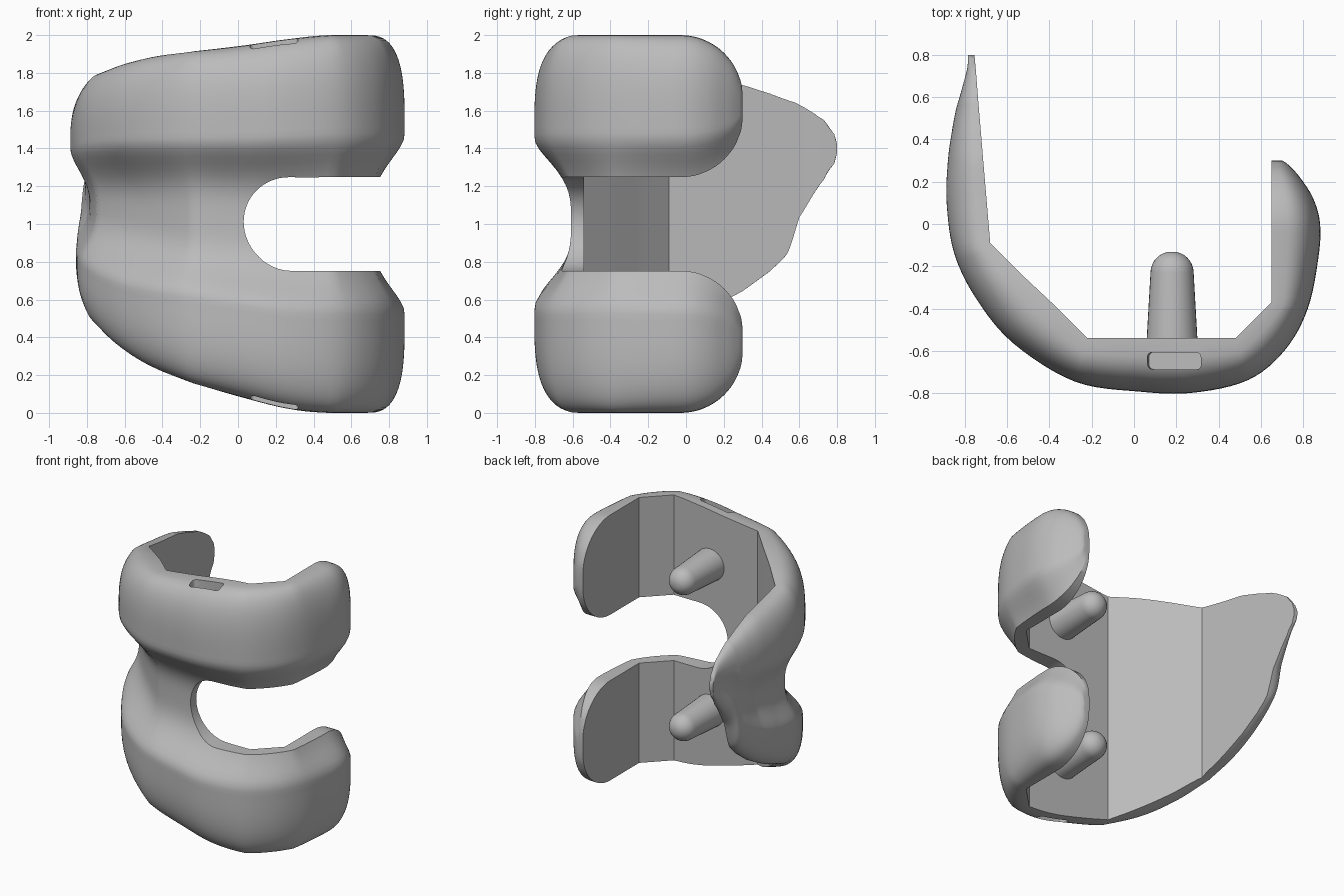
import bpy, bmesh, math

cube = bpy.data.objects.get("Cube")
if cube:
    bpy.data.objects.remove(cube, do_unlink=True)

metal = bpy.data.materials.new("brushed_grey")
metal.use_nodes = True
GREY = (0.5, 0.5, 0.5, 1)
metal.diffuse_color = GREY
metal.node_tree.nodes["Principled BSDF"].inputs["Base Color"].default_value = GREY

# Stations from flange tip to condyle tip: inner x, y, outer x, y, low z, high z
NOTCH_X, NOTCH_R, CORNER_R = .278, .248, .33
NOTCH_START = NOTCH_X - NOTCH_R
STATIONS = [
    (-.755, .8, -.785, .8, 1.375, 1.425), (-.753, .785, -.786, .785, 1.32, 1.475),
    (-.748, .73, -.79, .73, 1.235, 1.55),
    (-.738, .6, -.825, .6, 1.035, 1.63), (-.733, .54, -.842, .54, .85, 1.655),
    (-.725, .445, -.86, .445, .75, 1.69), (-.713, .3, -.88, .3, .645, 1.735),
    (-.696, .1, -.886, .1, .54, 1.765), (-.68, -.09, -.85, -.14, .46, 1.8),
    (-.53, -.24, -.745, -.355, .34, 1.85), (-.37, -.39, -.57, -.565, .235, 1.89),
    (-.22, -.54, -.28, -.745, .155, 1.915),
    (NOTCH_START, -.54, NOTCH_START, -.793, .08, 1.945),
    (NOTCH_X, -.54, NOTCH_X, -.798, .02, 1.98), (.48, -.54, .54, -.738, 0, 2),
    (.565, -.455, .715, -.595, 0, 2), (.65, -.37, .822, -.4, 0, 2),
    (.65, -.15, .872, -.16, 0, 2), (.65, 0, .88, 0, 0, 2),
    (.65, .12, .848, .12, 0, 2), (.65, .22, .785, .22, 0, 2),
    (.65, .28, .73, .28, 0, 2), (.65, .3, .7, .3, 0, 2)]
ROWS = 36


def clamp(v):
    return max(0.0, min(1.0, v))


def smooth(a, b, c, d, u):
    """Catmull-Rom interpolation."""
    return .5 * (2*b + (c - a)*u + (2*a - 5*b + 4*c - d)*u*u + (3*b - a - 3*c + d)*u**3)


def sample_path():
    """Straight facets inside, smooth curve outside."""
    out, last = [], len(STATIONS) - 1
    for i in range(last):
        a, b, c, d = (STATIONS[max(0, min(last, j))] for j in range(i - 1, i + 3))
        at_notch = b[0] == NOTCH_START
        steps = 14 if at_notch else 6
        for k in range(steps):
            u = (k / steps) ** (2 if at_notch else 1)
            inner = [b[n] + (c[n] - b[n]) * u for n in (0, 1)]
            outer = [smooth(a[n], b[n], c[n], d[n], u) for n in (2, 3)]
            low, high = (max(0, min(2, smooth(a[n], b[n], c[n], d[n], u))) for n in (4, 5))
            out.append((*inner, *outer, low, high))
    return out + [STATIONS[-1]]


def bulge(q, saddle, peak, flange):
    """Thickness fraction from the central groove (0) to the rim (1)."""
    if q > .55:
        power = 2.8 - .6 * flange
        return .12 + (peak - .12) * (1 - clamp((q - .55) / .45) ** power) ** (1 / power)
    u = clamp(q / .47) ** (1.8 - .5 * flange)
    return saddle + (peak - saddle) * u * u * (3 - 2 * u)


def half_ring(bm, station, sign):
    ix, iy, ox, oy, low, high = station
    # The flange carries a lower, shallower groove that fades out at its tip
    flange = clamp((iy + .54) / .64) if ix < 0 else 0
    fade = clamp((iy - .3) / .5) if ix < 0 else 0
    saddle = .27 + .18 * flange + .55 * fade
    peak = 1 - (.16 * flange * (1 - fade) if sign < 0 else 0)
    centre = (low + high) / 2 - .07 * flange * (1 - fade)
    rim = high - centre if sign > 0 else centre - low
    # Notch opening, then the rounded rear corners of the condyles
    notch = 0
    if ix > NOTCH_START + .0001:
        notch = math.sqrt(max(0, NOTCH_R**2 - min(0, ix - NOTCH_X)**2))
    start, q0 = notch, notch / rim
    if ix > 0:
        arc = CORNER_R * (1 - math.sqrt(1 - clamp((iy + .03) / CORNER_R) ** 2))
        start, rim = start + arc, rim - arc
    ring = []
    for k in range(ROWS + 1):
        # Rows inside the notch collapse onto its edge
        q = max(q0, 1 - (1 - k / ROWS) ** 1.6)
        f = bulge(q, saddle, peak, flange)
        z = centre + sign * (start + (rim - start) * (q - q0) / (1 - q0))
        ring.append(bm.verts.new((ix + (ox - ix) * f, iy + (oy - iy) * f, z)))
    for h in (rim, start):
        ring.append(bm.verts.new((ix, iy, centre + sign * h)))
    return ring, notch > 0


def finish(obj):
    bpy.ops.object.select_all(action='DESELECT')
    obj.select_set(True)
    bpy.context.view_layer.objects.active = obj
    bpy.ops.object.shade_smooth_by_angle(angle=math.radians(38))


def make_object(name, bm):
    bmesh.ops.recalc_face_normals(bm, faces=bm.faces)
    mesh = bpy.data.meshes.new(name)
    bm.to_mesh(mesh)
    bm.free()
    obj = bpy.data.objects.new(name, mesh)
    bpy.context.collection.objects.link(obj)
    mesh.materials.append(metal)
    return obj


# Shell: upper and lower halves welded along the groove, parted by the notch
bm = bmesh.new()
path = sample_path()
for sign in (1, -1):
    rings = [half_ring(bm, s, sign) for s in path]
    for (r1, _), (r2, is_open) in zip(rings, rings[1:]):
        count = len(r1) if is_open else len(r1) - 1
        for k in range(count):
            n = (k + 1) % len(r1)
            bm.faces.new((r1[k], r1[n], r2[n], r2[k]))
    bm.faces.new(rings[0][0])
    bm.faces.new(rings[-1][0])
bmesh.ops.remove_doubles(bm, verts=bm.verts, dist=1e-5)
shell = make_object("shell", bm)

# Grip slots in the top and bottom rims
for name, z, tilt in (("upper_slot_cutter", 1.96, -.13), ("lower_slot_cutter", .04, .13)):
    bm = bmesh.new()
    bmesh.ops.create_cube(bm, size=1)
    bmesh.ops.scale(bm, vec=(.255, .08, .11), verts=bm.verts)
    upright = [e for e in bm.edges if abs(e.verts[0].co.z - e.verts[1].co.z) > .05]
    bmesh.ops.bevel(bm, geom=upright, offset=.022, segments=4, affect='EDGES', profile=.5)
    cutter = make_object(name, bm)
    cutter.location = (.19, -.647, z)
    cutter.rotation_euler.y = tilt
    cutter.hide_render = True
    mod = shell.modifiers.new(name, 'BOOLEAN')
    mod.operation, mod.solver, mod.object = 'DIFFERENCE', 'EXACT', cutter
    bpy.context.view_layer.objects.active = shell
    bpy.ops.object.modifier_apply(modifier=name)
    bpy.data.objects.remove(cutter, do_unlink=True)
finish(shell)

# Fixation pegs: tapered shafts with domed ends
SIDES = 32
profile = [(.12, 0)] + [(.102 * math.cos(a), .315 + .1 * math.sin(a))
                        for a in (math.pi / 2 * k / 8 for k in range(8))]
for name, z in (("upper_peg", 1.555), ("lower_peg", .455)):
    bm = bmesh.new()
    rings = [[bm.verts.new((.18 + r * math.cos(a), -.545 + y, z + r * math.sin(a)))
              for a in (2 * math.pi * k / SIDES for k in range(SIDES))] for r, y in profile]
    for r1, r2 in zip(rings, rings[1:]):
        for k in range(SIDES):
            n = (k + 1) % SIDES
            bm.faces.new((r1[k], r1[n], r2[n], r2[k]))
    bm.faces.new(rings[0])
    bm.faces.new(rings[-1])
    finish(make_object(name, bm))
